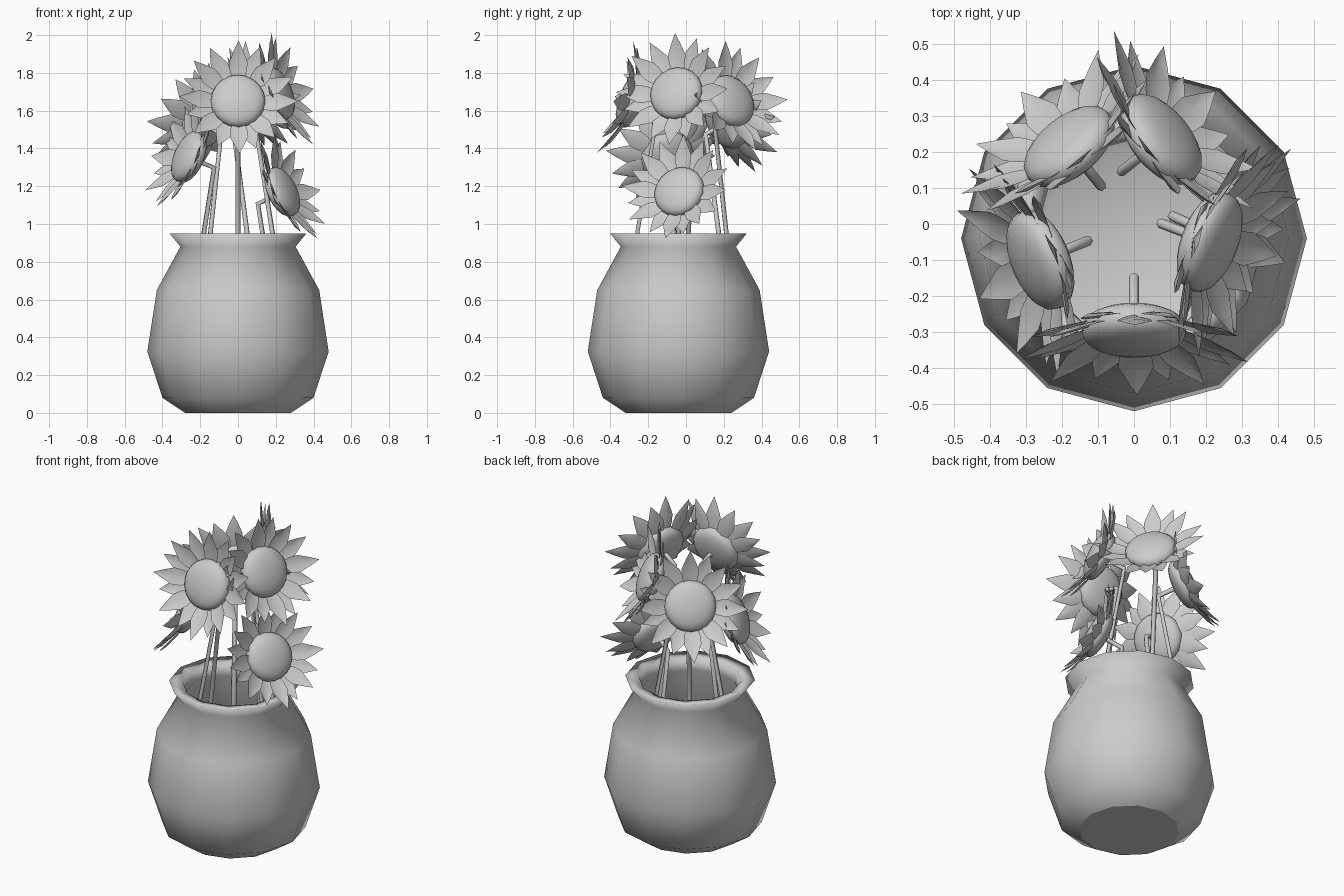
import bpy
import bmesh
import random
from math import cos, sin, pi, radians, copysign
from mathutils import Matrix, Vector

random.seed(11)
cube = bpy.data.objects.get("Cube")
if cube:
    bpy.data.objects.remove(cube, do_unlink=True)


def add_object(name, data):
    ob = bpy.data.objects.new(name, data)
    bpy.context.scene.collection.objects.link(ob)
    return ob


def finish(bm, name):
    mesh = bpy.data.meshes.new(name)
    bm.to_mesh(mesh)
    bm.free()
    return mesh


# Pot: twelve-sided, with a flared lip and a hollow inside
def make_pot():
    outside = [(.28, 0), (.40, .08), (.48, .325), (.43, .65), (.305, .88), (.362, .95)]
    inside = [(.285, .94), (.275, .87), (.40, .64), (.45, .325), (.375, .1), (.26, .025)]
    sides = 12
    bm = bmesh.new()
    rings = []
    for r, z in outside + inside:
        angles = [2 * pi * i / sides for i in range(sides)]
        rings.append([bm.verts.new((r * cos(a), r * sin(a), z)) for a in angles])
    for low, high in zip(rings, rings[1:]):
        for i in range(sides):
            j = (i + 1) % sides
            bm.faces.new((low[i], low[j], high[j], high[i])).smooth = True
    base = bm.faces.new(list(reversed(rings[0])))
    bm.faces.new(rings[-1]).smooth = True
    for edge in base.edges:
        edge.smooth = False
    pot = add_object("pot", finish(bm, "pot"))
    pot.location.y = -.04


# Seed disc: a flattened ball with full, rounded rims
def make_disc_mesh():
    bm = bmesh.new()
    bmesh.ops.create_uvsphere(bm, u_segments=20, v_segments=12, radius=1)
    for v in bm.verts:
        v.co.z = copysign(abs(v.co.z) ** .8, v.co.z)
    bmesh.ops.scale(bm, vec=(.145, .145, .062), verts=bm.verts)
    for face in bm.faces:
        face.smooth = True
    return finish(bm, "seed_disc")


# One pointed petal, folded along its middle and leaning forward
def add_petal(bm, angle, length, lean, drop):
    stations = [(.36, .028), (.52, .045), (.66, .049), (.84, .025)]
    turn = Matrix.Rotation(angle, 3, 'Z')

    def point(t, side, fold):
        forward = lean * (t - .36) / .64 - drop - fold
        return bm.verts.new(turn @ Vector((t * length, side, forward)))

    rows = [[point(t, -w, 0), point(t, 0, .012), point(t, w, 0)] for t, w in stations]
    tip = point(1, 0, 0)
    for a, b in zip(rows, rows[1:]):
        for i in range(2):
            bm.faces.new((a[i], b[i], b[i + 1], a[i + 1]))
    for i in range(2):
        bm.faces.new((rows[-1][i], tip, rows[-1][i + 1]))


# Two staggered rows of petals
def make_petal_mesh():
    count = 8
    bm = bmesh.new()
    for row, (length, lean, drop) in enumerate([(.312, .085, 0), (.305, .065, .01)]):
        for i in range(count):
            angle = 2 * pi * (i + row / 2) / count + pi / 2 + random.uniform(-.1, .1)
            add_petal(bm, angle, length * random.uniform(.94, 1.04), lean, drop)
    for face in bm.faces:
        face.smooth = True
    return finish(bm, "petals")


# Stem: leaves the back of the head, bends, then splays down into the pot
def make_stem(name, centre, normal, flat):
    bend = centre - normal * .155
    foot = bend + flat * (.17 * (bend.z - .35))
    foot.z = .35
    curve = bpy.data.curves.new(name, 'CURVE')
    curve.dimensions = '3D'
    curve.bevel_depth = .014
    curve.bevel_resolution = 1
    curve.use_fill_caps = True
    spline = curve.splines.new('POLY')
    path = [centre - normal * .04, bend, foot]
    spline.points.add(len(path) - 1)
    for p, co in zip(spline.points, path):
        p.co = (*co, 1)
    add_object(name, curve)


def make_flower(name, centre, heading, tilt, size, roll):
    centre = Vector(centre)
    flat = Vector((cos(radians(heading)), sin(radians(heading)), 0))
    normal = flat * cos(radians(tilt)) + Vector((0, 0, sin(radians(tilt))))
    # Head frame: local z looks out of the face, local y points up
    side = Vector((0, 0, 1)).cross(normal).normalized()
    up = normal.cross(side)
    frame = Matrix((side, up, normal)).transposed().to_4x4()
    frame = Matrix.Translation(centre) @ frame @ Matrix.Scale(size, 4)
    frame = frame @ Matrix.Rotation(radians(roll), 4, 'Z')
    for part, mesh in (("seed_disc", disc_mesh), ("petals", petal_mesh)):
        add_object(name + "_" + part, mesh).matrix_world = frame
    make_stem(name + "_stem", centre, normal, flat)


make_pot()
disc_mesh = make_disc_mesh()
petal_mesh = make_petal_mesh()

# Name, head centre, compass heading, upward tilt, size, roll
flowers = [
    ("front_flower", (0, -.295, 1.65), -90, 18, 1, 0),
    ("left_high_flower", (.21, -.05, 1.69), -21, 20, 1, 4),
    ("left_low_flower", (.235, -.035, 1.17), -24, 24, .96, 0),
    ("back_left_flower", (.075, .235, 1.65), 39, 23, 1, 0),
    ("back_right_flower", (-.18, .215, 1.535), 129, 23, 1, 0),
    ("right_flower", (-.26, -.1, 1.355), 202, 22, 1, 5),
]
for flower in flowers:
    make_flower(*flower)
